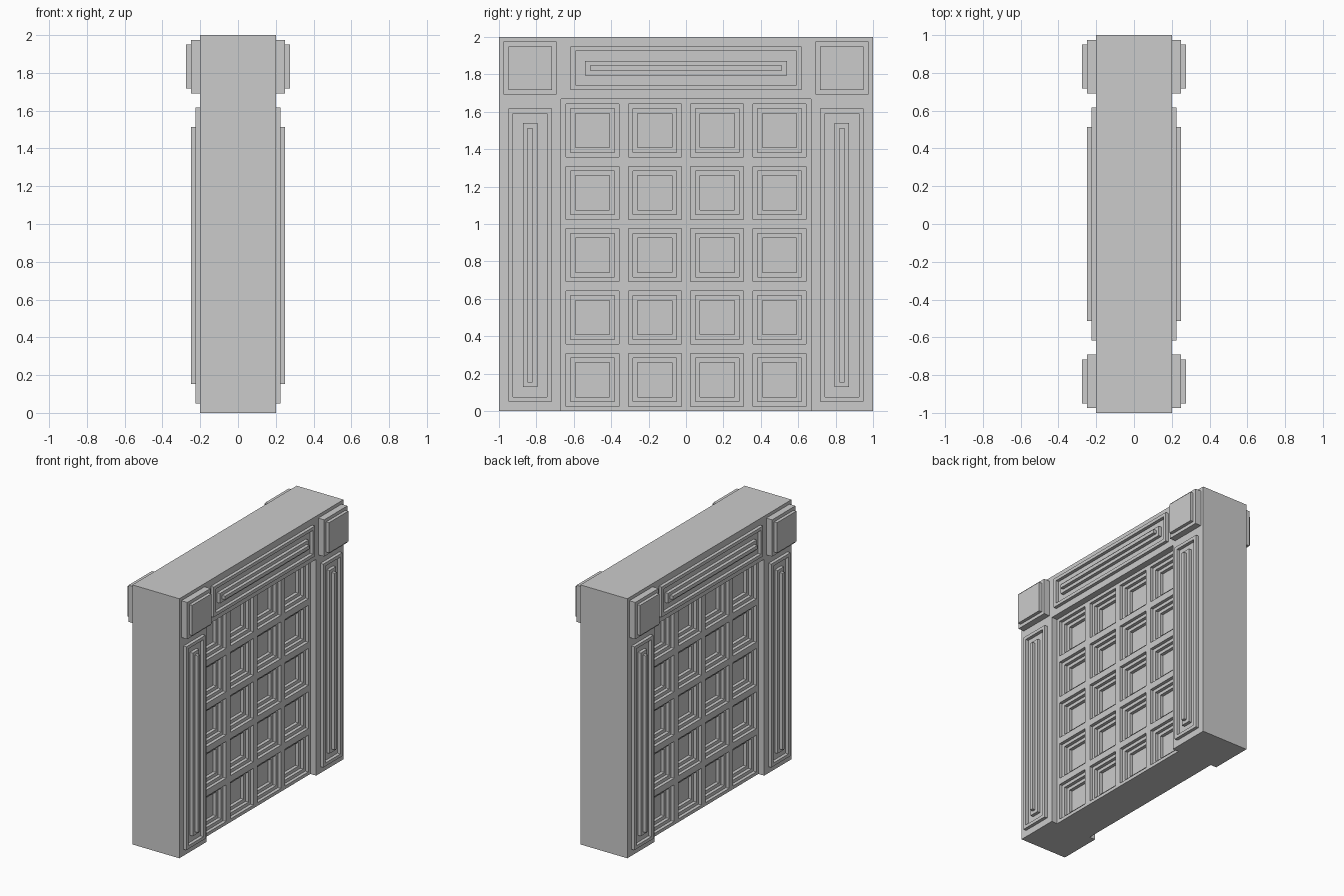
import bpy, bmesh
from mathutils import Vector

if "Cube" in bpy.data.objects:
    bpy.data.objects.remove(bpy.data.objects["Cube"])

S = 0.025  # basic step of all mouldings


def finish(name, bm, mirror=None):
    me = bpy.data.meshes.new(name)
    bm.normal_update()
    bm.to_mesh(me)
    bm.free()
    ob = bpy.data.objects.new(name, me)
    bpy.context.collection.objects.link(ob)
    if mirror:
        mod = ob.modifiers.new("mirror", 'MIRROR')
        mod.use_axis = mirror
    return ob


def quad_grid(bm, x, y0, y1, z0, z1, ny=1, nz=1):
    """Grid of quads in the plane x, facing +x."""
    v = [[bm.verts.new((x, y0 + (y1 - y0) * j / ny, z0 + (z1 - z0) * k / nz))
          for j in range(ny + 1)] for k in range(nz + 1)]
    faces = [bm.faces.new((v[k][j], v[k][j + 1], v[k + 1][j + 1], v[k + 1][j]))
             for k in range(nz) for j in range(ny)]
    bm.normal_update()
    return faces


def stepped(bm, faces, steps):
    """Each step insets the faces in plane, then moves them along x."""
    for inset, depth in steps:
        if inset:
            bmesh.ops.inset_individual(bm, faces=faces, thickness=inset,
                                       use_even_offset=True)
        bmesh.ops.inset_individual(bm, faces=faces, thickness=0.0)
        verts = list({v for f in faces for v in f.verts})
        bmesh.ops.translate(bm, verts=verts, vec=Vector((depth, 0, 0)))


def panel(name, y0, y1, z0, z1, steps, mirror):
    bm = bmesh.new()
    stepped(bm, quad_grid(bm, 0.2, y0, y1, z0, z1), steps)
    # groove floors lie on the frame surface, so drop the duplicates
    flush = [f for f in bm.faces if all(abs(v.co.x - 0.2) < 1e-5 for v in f.verts)]
    bmesh.ops.delete(bm, geom=flush, context='FACES')
    return finish(name, bm, mirror)


# Door frame: arch-shaped outline extruded through the thickness
W, H = 0.667, 1.667
outline = [(-1, 0), (-W, 0), (-W, H), (W, H), (W, 0), (1, 0), (1, 2), (-1, 2)]
bm = bmesh.new()
face = bm.faces.new([bm.verts.new((-0.2, y, z)) for y, z in outline])
ext = bmesh.ops.extrude_face_region(bm, geom=[face])
bmesh.ops.translate(bm, vec=(0.4, 0, 0),
                    verts=[g for g in ext["geom"] if isinstance(g, bmesh.types.BMVert)])
if not face.is_valid:
    bm.faces.new([v for v in bm.verts if v.co.x < 0])
bmesh.ops.recalc_face_normals(bm, faces=bm.faces)
finish("door_frame", bm)

# Coffered door leaf, set back in the frame
bm = bmesh.new()
cells = quad_grid(bm, 0.15, -W, W, 0, H, 4, 5)
lower = [e for e in bm.edges if all(v.co.z < 1e-5 for v in e.verts)]
ext = bmesh.ops.extrude_edge_only(bm, edges=lower)
for g in ext["geom"]:
    if isinstance(g, bmesh.types.BMVert):
        g.co.x = 0.0
stepped(bm, cells, [(S, -S)] * 3)
bmesh.ops.recalc_face_normals(bm, faces=bm.faces)
if cells[0].normal.x < 0:
    bmesh.ops.reverse_faces(bm, faces=bm.faces)
finish("door_leaf", bm, (True, False, False))

# Raised mouldings: rim, groove, then a two-step ridge
ridge = [(0, S), (S, -S), (0.053, S), (S, S)]
panel("jamb_panel", 0.717, 0.95, 0.05, 1.617, ridge, (True, True, False))
panel("lintel_panel", -0.617, 0.617, 1.717, 1.95, ridge, (True, False, False))

# Square corner blocks
panel("corner_block", 0.692, 0.975, 1.692, 1.975, [(0, 2 * S), (S, S)],
      (True, True, False))
